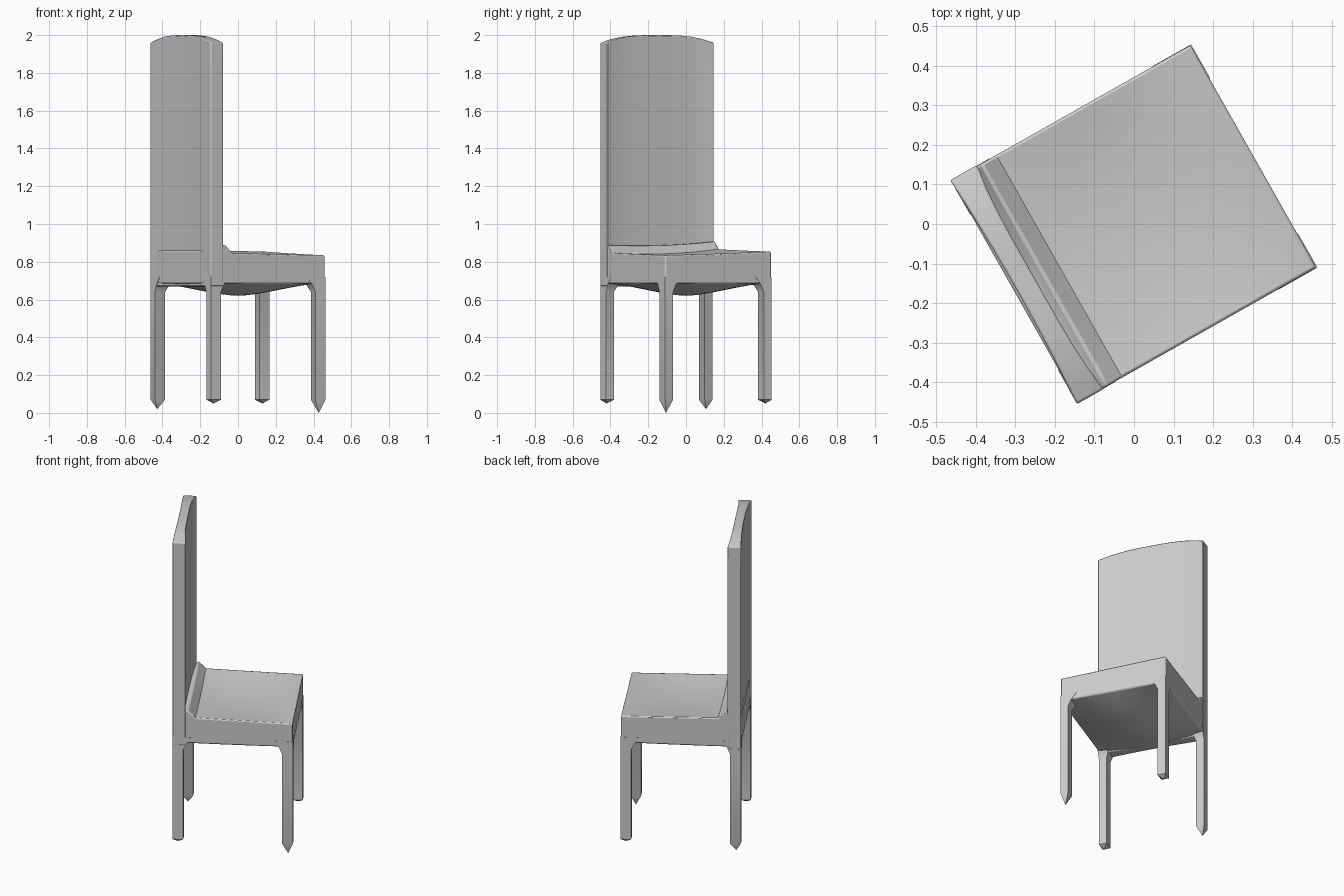
import bpy, bmesh, math

if "Cube" in bpy.data.objects:
    bpy.data.objects.remove(bpy.data.objects["Cube"], do_unlink=True)

TURN = math.radians(29.5)      # the whole chair is turned on the floor
HALF_D, HALF_W = 0.35, 0.325   # half depth and half width

grey = bpy.data.materials.new("light_grey")
grey.use_nodes = True
colour = (0.6, 0.6, 0.6, 1)
grey.diffuse_color = colour
grey.node_tree.nodes["Principled BSDF"].inputs["Base Color"].default_value = colour


def finish(name, bm, bevel=0):
    bmesh.ops.recalc_face_normals(bm, faces=bm.faces)
    mesh = bpy.data.meshes.new(name)
    bm.to_mesh(mesh)
    bm.free()
    mesh.materials.append(grey)
    obj = bpy.data.objects.new(name, mesh)
    bpy.context.collection.objects.link(obj)
    obj.rotation_euler.z = TURN
    bpy.ops.object.select_all(action="DESELECT")
    obj.select_set(True)
    bpy.context.view_layer.objects.active = obj
    bpy.ops.object.shade_smooth_by_angle(angle=math.radians(35))
    if bevel:
        mod = obj.modifiers.new("soft_edges", "BEVEL")
        mod.width, mod.segments = bevel, 2
        mod.limit_method, mod.angle_limit = "ANGLE", math.radians(50)
    return obj


def shaped_block(name, shape, cuts, bevel):
    """Subdivided cube whose points (each axis -1..1) are moved by shape()."""
    bm = bmesh.new()
    bmesh.ops.create_cube(bm, size=2)
    bmesh.ops.subdivide_edges(bm, edges=bm.edges[:], cuts=cuts, use_grid_fill=True)
    for v in bm.verts:
        v.co = shape(*v.co)
    return finish(name, bm, bevel)


# Seat: dished top that sweeps up into the back, bulging underside
def seat_shape(a, b, c):
    bowl = (1 - a * a) * (1 - b * b)
    top = 0.852 - 0.008 * a + 0.010 * b - 0.025 * bowl
    top += 0.05 * math.exp(-(a + 0.78) ** 2 / 0.006)
    if a < -0.8:
        top = 0.86
    bottom = 0.685 - 0.065 * (1 - abs(a) ** 1.6) * (1 - abs(b) ** 1.6)
    z = bottom + (top - bottom) * (c + 1) / 2
    return (a * (HALF_D - 0.003), b * (HALF_W - 0.002), z)


# Back: arched top, both faces slightly hollow
def back_shape(a, b, c):
    top = 1.96 + 0.04 * (1 - abs(b) ** 3)
    rear = -HALF_D + 0.010 * (1 - b * b)
    front = -0.272 - 0.014 * (1 - b ** 4)
    u = rear + (front - rear) * (a + 1) / 2
    return (u, b * HALF_W, 0.67 + (top - 0.67) * (c + 1) / 2)


shaped_block("seat", seat_shape, 15, 0.012)
shaped_block("backrest", back_shape, 9, 0.007)


# Legs: straight posts that flare into the seat and end in a blunt point
def leg(name, su, sv, tip):
    bm = bmesh.new()
    rings = []
    for z, flare in ((0.72, 0.05), (0.68, 0.018), (0.64, 0.0), (0.07, 0.0)):
        du, dv = 0.062 + flare, 0.048 + flare
        ou, ov = HALF_D - 0.001, HALF_W - 0.001
        corners = ((ou, ov), (ou - du, ov), (ou - du, ov - dv), (ou, ov - dv))
        rings.append([bm.verts.new((su * u, sv * v, z)) for u, v in corners])
    for upper, lower in zip(rings, rings[1:]):
        for i in range(4):
            j = (i + 1) % 4
            bm.faces.new((upper[i], upper[j], lower[j], lower[i]))
    bm.faces.new(rings[0])
    point = bm.verts.new((su * (HALF_D - 0.03), sv * (HALF_W - 0.022), tip))
    for i in range(4):
        bm.faces.new((rings[-1][i], rings[-1][(i + 1) % 4], point))
    finish(name, bm)


leg("back_left_leg", -1, -1, 0.05)
leg("back_right_leg", -1, 1, 0.02)
leg("front_left_leg", 1, -1, 0.0)
leg("front_right_leg", 1, 1, 0.05)
